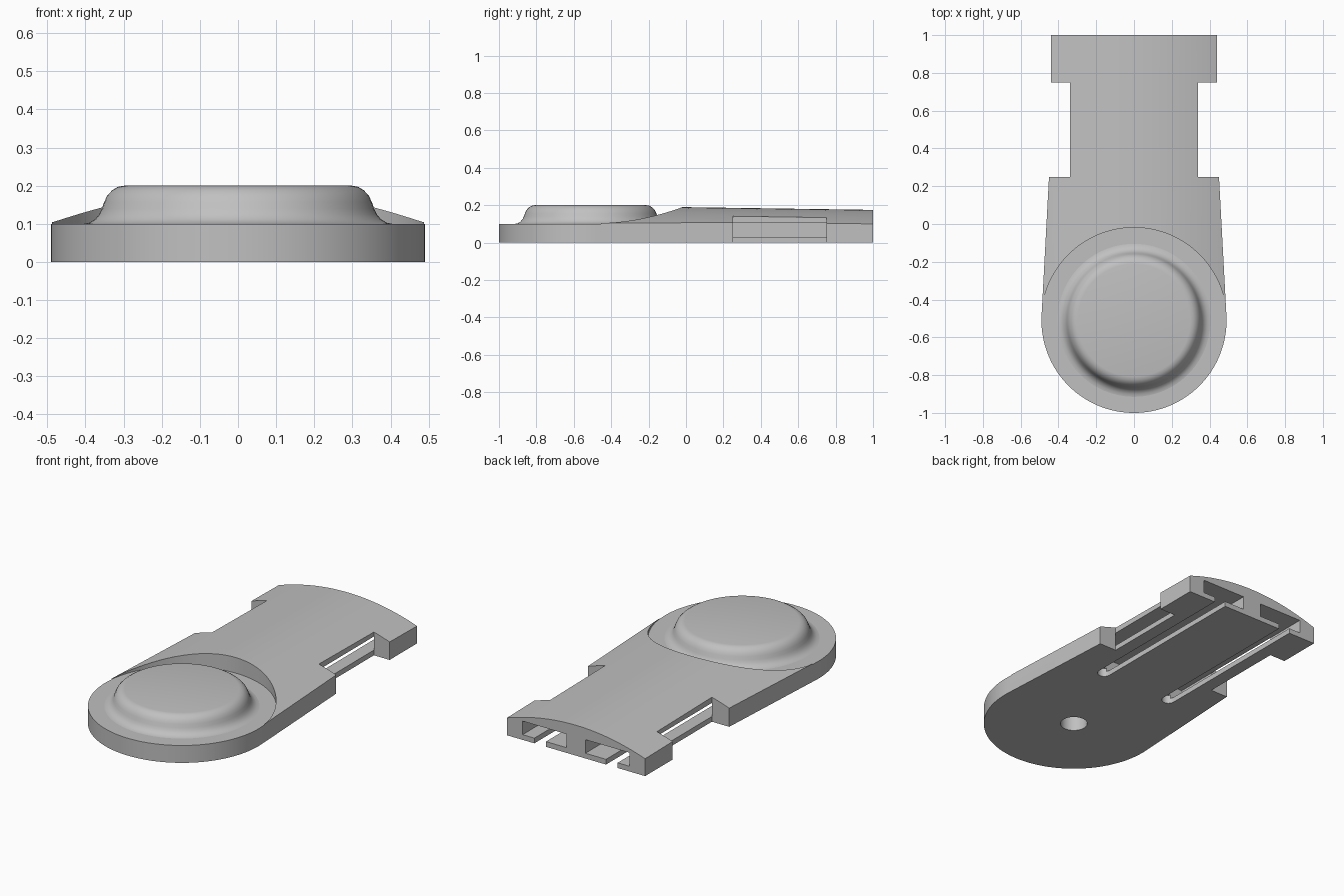
import bpy
import bmesh
from math import sin, cos, pi, radians
from mathutils import Vector

if "Cube" in bpy.data.objects:
    bpy.data.objects.remove(bpy.data.objects["Cube"], do_unlink=True)

R, CY = 0.49, -0.51          # round end: radius and centre
BASE = 0.1                   # height of the flat rim

grey = bpy.data.materials.new("plain grey")
grey.use_nodes = True
colour = (0.53, 0.53, 0.53, 1)
grey.diffuse_color = colour
grey.node_tree.nodes["Principled BSDF"].inputs["Base Color"].default_value = colour


def finish(name, bm):
    bmesh.ops.recalc_face_normals(bm, faces=bm.faces)
    mesh = bpy.data.meshes.new(name)
    bm.to_mesh(mesh)
    bm.free()
    mesh.materials.append(grey)
    obj = bpy.data.objects.new(name, mesh)
    bpy.context.collection.objects.link(obj)
    return obj


def prism(name, ring, vec):
    """Closed solid: a ring of points swept along a vector."""
    bm = bmesh.new()
    a = [bm.verts.new(p) for p in ring]
    b = [bm.verts.new(Vector(p) + Vector(vec)) for p in ring]
    bm.faces.new(a)
    bm.faces.new(b)
    n = len(ring)
    for i in range(n):
        bm.faces.new((a[i], a[(i + 1) % n], b[(i + 1) % n], b[i]))
    return finish(name, bm)


def arc(cx, cy, r, start, end, n, z):
    return [(cx + r * cos(start + (end - start) * i / n),
             cy + r * sin(start + (end - start) * i / n), z) for i in range(n + 1)]


def disc(name, r, z0, z1, n):
    return prism(name, arc(0, CY, r, 0, 2 * pi, n, z0)[:-1], (0, 0, z1 - z0))


def activate(obj):
    bpy.ops.object.select_all(action='DESELECT')
    obj.select_set(True)
    bpy.context.view_layer.objects.active = obj


def boolean(obj, tool, operation='DIFFERENCE'):
    tool.hide_render = True
    mod = obj.modifiers.new("cut", 'BOOLEAN')
    mod.operation, mod.solver, mod.object = operation, 'EXACT', tool
    activate(obj)
    bpy.ops.object.modifier_apply(modifier=mod.name)
    bpy.data.objects.remove(tool, do_unlink=True)


def smooth(obj):
    activate(obj)
    bpy.ops.object.shade_smooth_by_angle(angle=radians(30))


# Body outline: round front, tapering sides, a notch on each side near the back
side = [(0.45, 0.25), (0.34, 0.25), (0.34, 0.75), (0.44, 0.75), (0.44, 1)]
lean = radians(3.2)
outline = arc(0, CY, R, pi - lean, 2 * pi + lean, 96, 0)
outline += [(x, y, 0) for x, y in side]
outline += [(-x, y, 0) for x, y in reversed(side)]
body = prism("body", outline, (0, 0, 0.3))

# Crowned top, sloping down slightly towards the back
crown = [(x, -1.2, 0.207 - 0.387 * x * x) for x in [-0.6 + 0.03 * i for i in range(41)]]
crown += [(0.6, -1.2, -0.2), (-0.6, -1.2, -0.2)]
boolean(body, prism("crown_tool", crown, (0, 2.4, -0.035)), 'INTERSECT')

# Round recess that leaves a flat rim around the button
boolean(body, disc("recess_tool", R + 0.001, BASE, 0.5, 128))

# Blind hole underneath
boolean(body, disc("hole_tool", 0.073, -0.1, 0.085, 48))

# Two T-shaped channels, open at the back and underneath
for s in (-1, 1):
    channel = [(s * x, 0, z) for x, z in
               ((0.06, 0.03), (0.34, 0.03), (0.34, 0.108), (0.06, 0.108))]
    boolean(body, prism("channel_tool", channel, (0, 1.1, 0)))
    slit = arc(s * 0.228, 0.02, 0.037, pi, 2 * pi, 16, -0.1)
    slit += [(s * 0.228 + 0.037, 1.1, -0.1), (s * 0.228 - 0.037, 1.1, -0.1)]
    boolean(body, prism("slit_tool", slit, (0, 0, 0.15)))
smooth(body)

# Raised round button with a rounded rim and flared foot
profile = [(0.42, 0.098), (0.405, 0.1), (0.39, 0.103), (0.375, 0.112), (0.364, 0.125),
           (0.357, 0.14), (0.351, 0.157), (0.343, 0.174), (0.33, 0.188),
           (0.315, 0.197), (0.298, 0.2)]
bm = bmesh.new()
points = [bm.verts.new((r, CY, z)) for r, z in profile]
edges = [bm.edges.new(pair) for pair in zip(points, points[1:])]
bmesh.ops.spin(bm, geom=points + edges, cent=(0, CY, 0), axis=(0, 0, 1),
               angle=2 * pi, steps=96)
bmesh.ops.remove_doubles(bm, verts=bm.verts, dist=0.0005)
rim = [e for e in bm.edges if e.is_boundary and e.verts[0].co.z > 0.19]
bmesh.ops.contextual_create(bm, geom=rim)
for v in bm.verts:
    v.co.y += 0
button = finish("button", bm)
# The spin starts off-centre, so place the button on the round end
xs = [v.co.x for v in button.data.vertices]
ys = [v.co.y for v in button.data.vertices]
button.location = (-(max(xs) + min(xs)) / 2, CY - (max(ys) + min(ys)) / 2, 0)
smooth(button)
